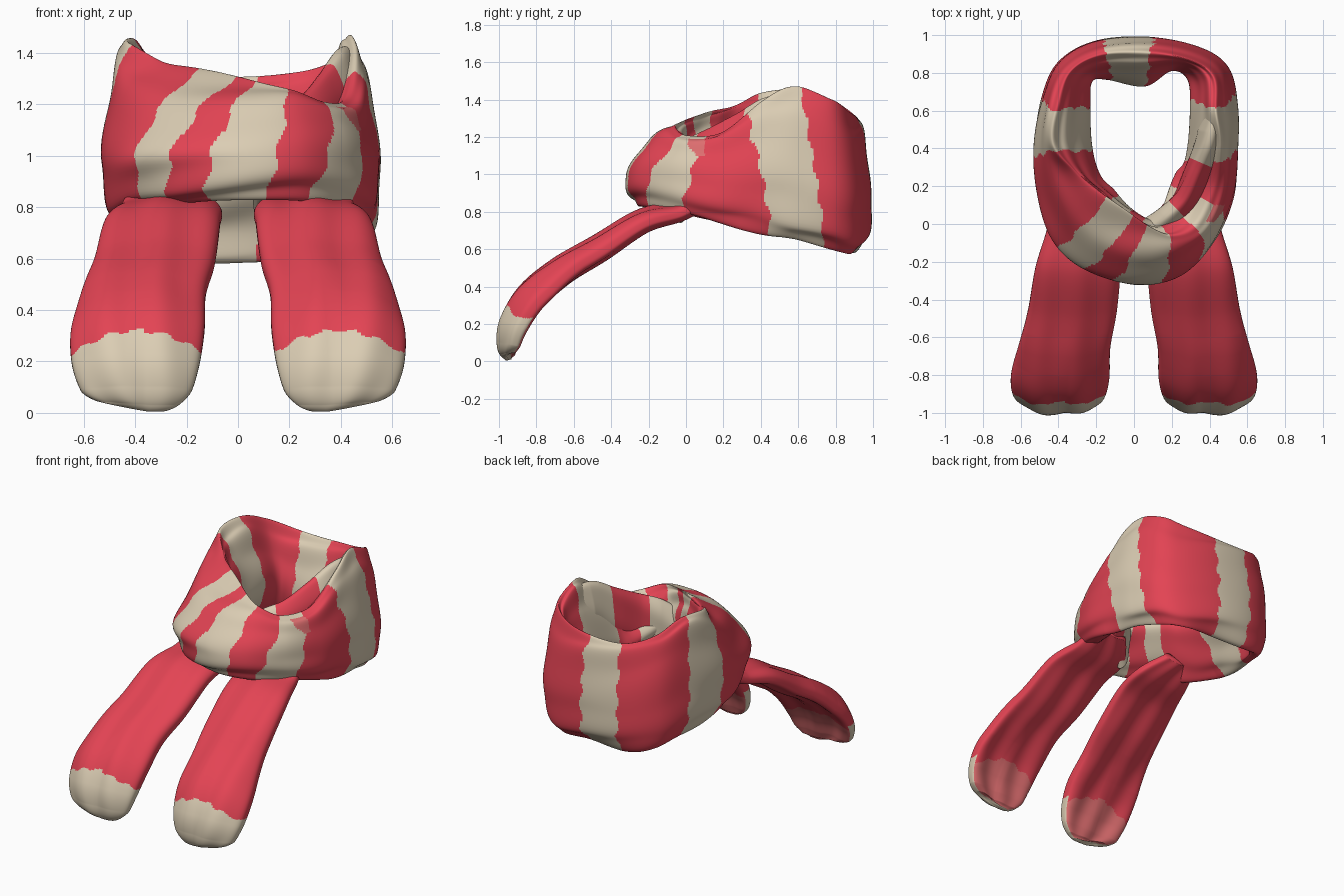
import bpy, bmesh, math
from mathutils import Vector

if "Cube" in bpy.data.objects:
    bpy.data.objects.remove(bpy.data.objects["Cube"])

def material(name, rgb):
    m = bpy.data.materials.new(name)
    m.diffuse_color = (*rgb, 1)
    m.use_nodes = True
    m.node_tree.nodes["Principled BSDF"].inputs["Base Color"].default_value = m.diffuse_color
    return m

MATS = [material("red wool", (0.77, 0.057, 0.088)),
        material("beige wool", (0.71, 0.612, 0.455)),
        material("pink lining", (0.75, 0.16, 0.165))]

def spline(pts, t, closed=False):
    """Catmull-Rom through tuples; t counts control points."""
    n = len(pts)
    i = math.floor(t)
    if not closed:
        i = min(max(i, 0), n - 2)
    f = t - i
    pick = (lambda k: pts[k % n]) if closed else (lambda k: pts[min(max(k, 0), n - 1)])
    a, b, c, d = (pick(i + k) for k in (-1, 0, 1, 2))
    return [0.5 * (2*q + (r - p)*f + (2*p - 5*q + 4*r - s)*f*f + (3*q - p - 3*r + s)*f**3)
            for p, q, r, s in zip(a, b, c, d)]

def loft(name, rows, colour, closed=False):
    """Skin a list of closed rings; colour(row, column, centre) picks the material."""
    n, m = len(rows), len(rows[0])
    verts = [p for r in rows for p in r]
    faces, cols = [], []
    for i in range(n if closed else n - 1):
        for j in range(m):
            k, l = (i + 1) % n, (j + 1) % m
            faces.append((i*m + j, i*m + l, k*m + l, k*m + j))
            c = (rows[i][j] + rows[i][l] + rows[k][l] + rows[k][j]) / 4
            cols.append(colour(i, j, c))
    if not closed:
        faces += [tuple(range(m))[::-1], tuple(range((n - 1)*m, n*m))]
        cols += [colour(0, 0, rows[0][0]), colour(n - 2, 0, rows[-1][0])]
    me = bpy.data.meshes.new(name)
    me.from_pydata(verts, [], faces)
    for mat in MATS:
        me.materials.append(mat)
    for p, c in zip(me.polygons, cols):
        p.material_index = c
        p.use_smooth = True
    bpy.context.collection.objects.link(bpy.data.objects.new(name, me))
    # consistent outward normals
    bm = bmesh.new()
    bm.from_mesh(me)
    bmesh.ops.recalc_face_normals(bm, faces=bm.faces)
    bm.to_mesh(me)
    bm.free()

# Neck wrap stations: outer xy, rim xy, inner xy, top z, bottom z
WRAP = [
    (.55, .42, .47, .42, .27, .35, 1.38, .69), (.55, .62, .44, .60, .30, .60, 1.46, .65),
    (.50, .82, .42, .78, .29, .76, 1.39, .61), (.36, .93, .30, .87, .20, .81, 1.32, .58),
    (.10, .99, .08, .92, .06, .73, 1.30, .59), (-.20, .97, -.18, .91, -.14, .76, 1.31, .59),
    (-.40, .86, -.36, .81, -.22, .75, 1.37, .62), (-.49, .66, -.43, .62, -.23, .62, 1.45, .66),
    (-.53, .40, -.44, .42, -.22, .42, 1.42, .71), (-.51, .15, -.33, .28, -.18, .25, 1.37, .75),
    (-.42, -.08, -.20, .17, -.11, .17, 1.34, .80), (-.25, -.24, -.07, .07, -.02, .08, 1.31, .82),
    (0, -.32, .08, -.03, .08, .02, 1.28, .83), (.25, -.27, .22, -.08, .13, .06, 1.25, .83),
    (.43, -.09, .36, -.02, .17, .15, 1.20, .80), (.53, .15, .45, .18, .22, .27, 1.22, .74)]
NS, NV = 448, 96

def wrap_ring(s):
    ox, oy, rx, ry, ix, iy, zt, zb = spline(WRAP, s, True)
    o, r, q, h = Vector((ox, oy, 0)), Vector((rx, ry, 0)), Vector((ix, iy, 0)), zt - zb
    at = lambda v, f: v + Vector((0, 0, zb + f*h))
    tuck = .27 + .2*max(0, min(1, (oy - .3) / .5))
    sec = [at(o.lerp(q, tuck), 0), at(o.lerp(q, .08), .1), at(o, .4), at(o.lerp(r, .45), .8),
           at(r, 1), at(r.lerp(q, .3), .95), at(r.lerp(q, .65), .75), at(q, .45),
           at(q.lerp(o, .4), .16)]
    mid = sum(sec, Vector()) / len(sec)
    ring = []
    for j in range(NV):
        p = Vector(spline(sec, j * len(sec) / NV, True))
        a = 2 * math.pi * j / NV
        k = .025*math.sin(9*a + 2*math.sin(s*math.pi/4)) + .02*math.sin(5*a - s*math.pi*.75)
        ring.append(mid + (p - mid) * (1 + k))
    return ring

# Stripes: start and end station at the top, then at the bottom
STRIPES = [(15.6, 17.05, 16.2, 17.6), (3.95, 4.85, 4.0, 4.85), (7.05, 8.2, 6.95, 8.15),
           (10.4, 11.35, 10.08, 10.72), (11.85, 12.8, 11.45, 12.45), (13.9, 14.7, 13.2, 14.25)]

def wrap_colour(i, j, c):
    # small faded patch beside the right front stripe
    if c.x > .38 and .01 < c.y < .1 and 1.1 < c.z < 1.19 and c.y + c.z > 1.16 and j < NV*.48:
        return 2
    s = (i + .5) * 16 / NS
    _, _, _, _, _, _, zt, zb = spline(WRAP, s, True)
    h = min(max((c.z - zb) / (zt - zb), 0), 1)
    s += .05 * math.sin(c.z * 38)
    return int(any(b0 + (t0 - b0)*h < u < b1 + (t1 - b1)*h
                   for t0, t1, b0, b1 in STRIPES for u in (s, s + 16)))

loft("neck_wrap", [wrap_ring(i * 16 / NS) for i in range(NS)], wrap_colour, True)

# Inner end of the wrap, tucked behind the front layer
FOLD = [(.41, .67, 1.34), (.42, .56, 1.42), (.395, .42, 1.41), (.34, .28, 1.33),
        (.27, .13, 1.25), (.17, .03, 1.20), (.09, -.03, 1.14)]
rows = []
for i in range(121):
    t = i * 6 / 120
    x, y, z = spline(FOLD, t)
    x2, y2, _ = spline(FOLD, t + .01)
    side = Vector((y2 - y, x - x2, 0)).normalized()
    wide = .068 * min(1, .3 + .45*t)
    rows.append([Vector((x, y, z - .2)) + side*wide*math.cos(a)*(1 + .1*math.sin(4*a + t))
                 + Vector((0, 0, .2*math.sin(a)))
                 for a in (2*math.pi*j/48 for j in range(48))])
loft("inner_fold", rows, lambda i, j, c: int(i < 54 or i > 88))

# Tails: y, z, outer |x|, inner |x|, half thickness
TAIL = [(.12, .87, .42, .17, .04), (-.03, .80, .46, .07, .05), (-.23, .745, .52, .07, .06),
        (-.46, .60, .56, .09, .068), (-.66, .48, .61, .125, .072), (-.825, .34, .65, .13, .076),
        (-.915, .20, .645, .15, .07), (-.945, .09, .61, .18, .054), (-.95, .03, .55, .23, .034),
        (-.945, .008, .48, .28, .012)]

def tail(name, sign):
    rows, sides = [], 112
    for i in range(261):
        t = i * 9 / 260
        y, z, x1, x0, th = spline(TAIL, t)
        ya, za = spline(TAIL, max(t - .05, 0))[:2]
        yb, zb = spline(TAIL, min(t + .05, 9))[:2]
        n = Vector((0, zb - za, ya - yb)).normalized()
        ring = []
        for j in range(sides):
            a = 2 * math.pi * j / sides
            ca, sa = math.cos(a), math.sin(a)
            u = math.copysign(abs(ca)**.75, ca)
            w = math.copysign(abs(sa)**.65, sa)
            # soft lengthwise folds and edges curling back
            w += .12 * math.sin(7*u + .8*t) * min(1, 9 - t) * abs(sa)
            curl = .35 + (.4 if u > 0 else .15) * max(0, min(1, t - 3.5))
            w -= curl * (u*u - .3) * min(1, t, 9 - t)
            x = (x0 + x1)/2 + u*(x1 - x0)/2
            p = Vector((sign*x, y, z)) + n*th*w
            p.z = max(p.z, 0) + max(0, t - 7) * .012 * max(0, u + .3)
            ring.append(p)
        rows.append(ring)

    def colour(i, j, c):
        edge = .32 - 1.4*(abs(c.x) - .39)**2 + .008*math.sin(c.x*60)
        # the lining faces back and down
        under = math.sin(2*math.pi*(j + .5)/sides) < -.25
        if c.z > edge - (.05 if under else 0):
            return 0
        return 2 if under else 1

    # start each ring so that the second half is the lining side
    if rows[100][sides//4].z < rows[100][3*sides//4].z:
        rows = [[r[-j % sides] for j in range(sides)] for r in rows]
    loft(name, rows, colour)

tail("left_tail", -1)
tail("right_tail", 1)
